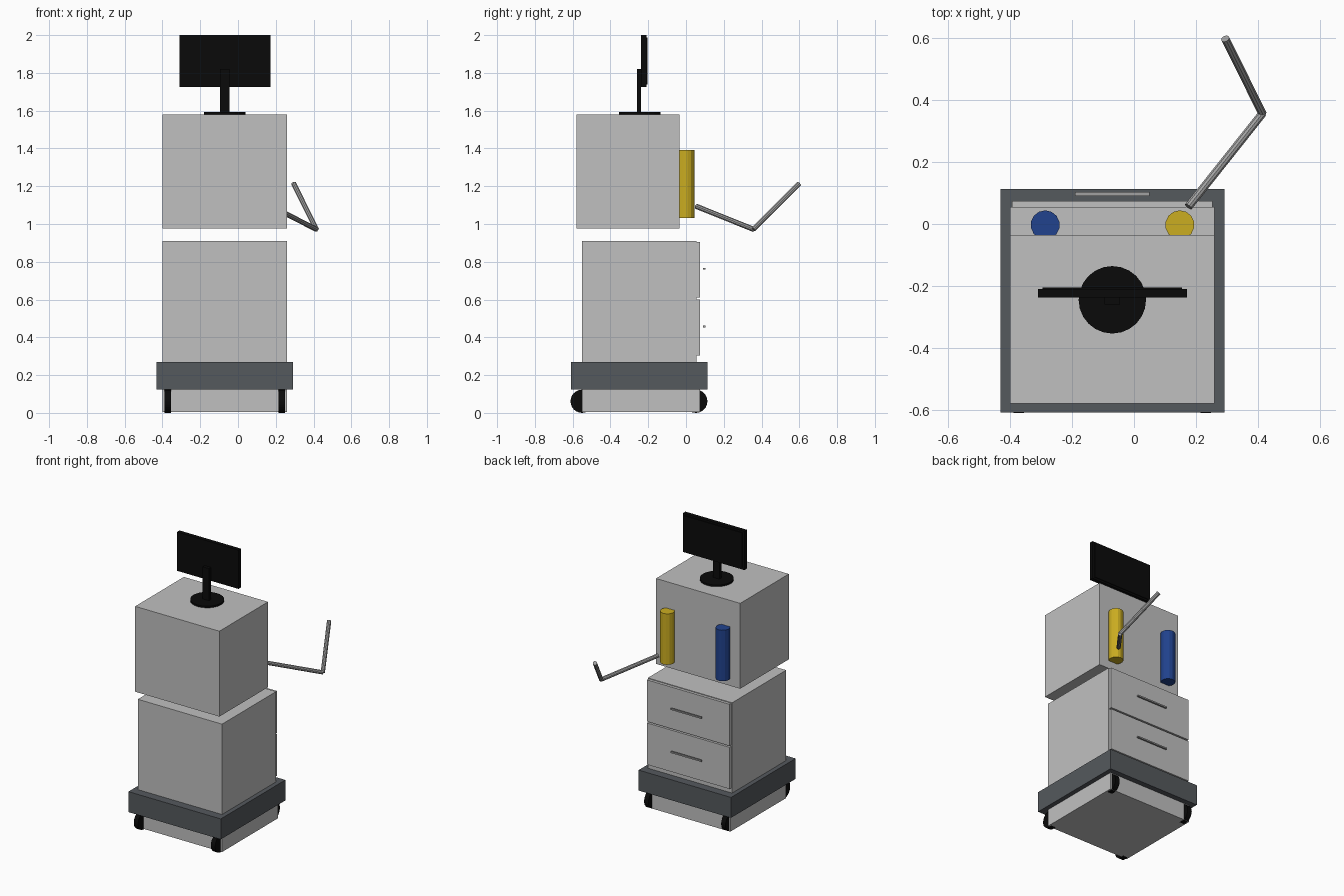
import bpy
from mathutils import Vector

cube = bpy.data.objects.get("Cube")
if cube:
    bpy.data.objects.remove(cube, do_unlink=True)


def material(name, r, g, b):
    m = bpy.data.materials.new(name)
    m.use_nodes = True
    m.diffuse_color = (r, g, b, 1)
    m.node_tree.nodes["Principled BSDF"].inputs["Base Color"].default_value = (r, g, b, 1)
    return m


light_grey = material("light grey", 0.53, 0.53, 0.53)
slate = material("slate grey", 0.09, 0.10, 0.11)
black = material("black", 0.003, 0.003, 0.003)
yellow = material("yellow", 0.60, 0.42, 0.015)
blue = material("blue", 0.015, 0.055, 0.27)
steel = material("steel", 0.36, 0.36, 0.36)


def finish(name, mat):
    ob = bpy.context.object
    ob.name = ob.data.name = name
    ob.data.materials.append(mat)
    return ob


def box(name, mat, xs, ys, zs):
    """Box spanning the given ranges."""
    spans = (xs, ys, zs)
    bpy.ops.mesh.primitive_cube_add(size=1, location=[sum(s) / 2 for s in spans])
    ob = finish(name, mat)
    ob.scale = [s[1] - s[0] for s in spans]
    bpy.ops.object.transform_apply(location=False, rotation=False, scale=True)
    return ob


def rod(name, mat, start, end, radius, sides):
    """Cylinder running between two points."""
    a, b = Vector(start), Vector(end)
    bpy.ops.mesh.primitive_cylinder_add(vertices=sides, radius=radius, depth=(b - a).length,
                                        location=(a + b) / 2)
    ob = finish(name, mat)
    ob.rotation_euler = (b - a).to_track_quat("Z", "Y").to_euler()
    return ob


MID = -0.07            # centre line of the cabinet
SIDES = (-0.40, 0.26)

# Wheeled base and bumper tray
box("base_plinth", light_grey, SIDES, (-0.55, 0.075), (0.004, 0.125))
box("bumper_tray", slate, (-0.432, 0.292), (-0.61, 0.113), (0.125, 0.27))
for end, y in (("front", -0.55), ("back", 0.052)):
    for side, x in (("right", -0.372), ("left", 0.232)):
        rod(f"{end}_{side}_wheel", black, (x - 0.017, y, 0.0615), (x + 0.017, y, 0.0615), 0.0615, 24)

# Lower cabinet with two drawers and bar handles
box("lower_cabinet", light_grey, SIDES, (-0.55, 0.055), (0.27, 0.91))
for label, z in (("lower", 0.305), ("upper", 0.61)):
    box(f"{label}_drawer", light_grey, (-0.394, 0.254), (0.055, 0.075), (z, z + 0.295))
    box(f"{label}_handle", steel, (MID - 0.12, MID + 0.12), (0.091, 0.103), (z + 0.148, z + 0.158))

# Upper cabinet, floating above the lower one
box("upper_cabinet", light_grey, SIDES, (-0.58, -0.035), (0.975, 1.58))

# Bottles on the back
for name, mat, x in (("yellow_bottle", yellow, 0.148), ("blue_bottle", blue, -0.287)):
    rod(name, mat, (x, -0.003, 1.032), (x, -0.003, 1.393), 0.047, 14)

# Jointed arm
elbow = (0.415, 0.357, 0.972)
rod("arm_lower", steel, (0.176, 0.056, 1.093), elbow, 0.014, 10)
rod("arm_upper", steel, elbow, (0.295, 0.599, 1.213), 0.014, 10)

# Monitor and stand
rod("stand_foot", black, (MID, -0.245, 1.58), (MID, -0.245, 1.592), 0.109, 24)
box("stand_post", black, (MID - 0.025, MID + 0.025), (-0.26, -0.238), (1.59, 1.82))
box("monitor_case", black, (MID - 0.241, MID + 0.241), (-0.238, -0.21), (1.725, 2.0))
box("monitor_screen", black, (MID - 0.225, MID + 0.225), (-0.21, -0.205), (1.738, 1.987))
